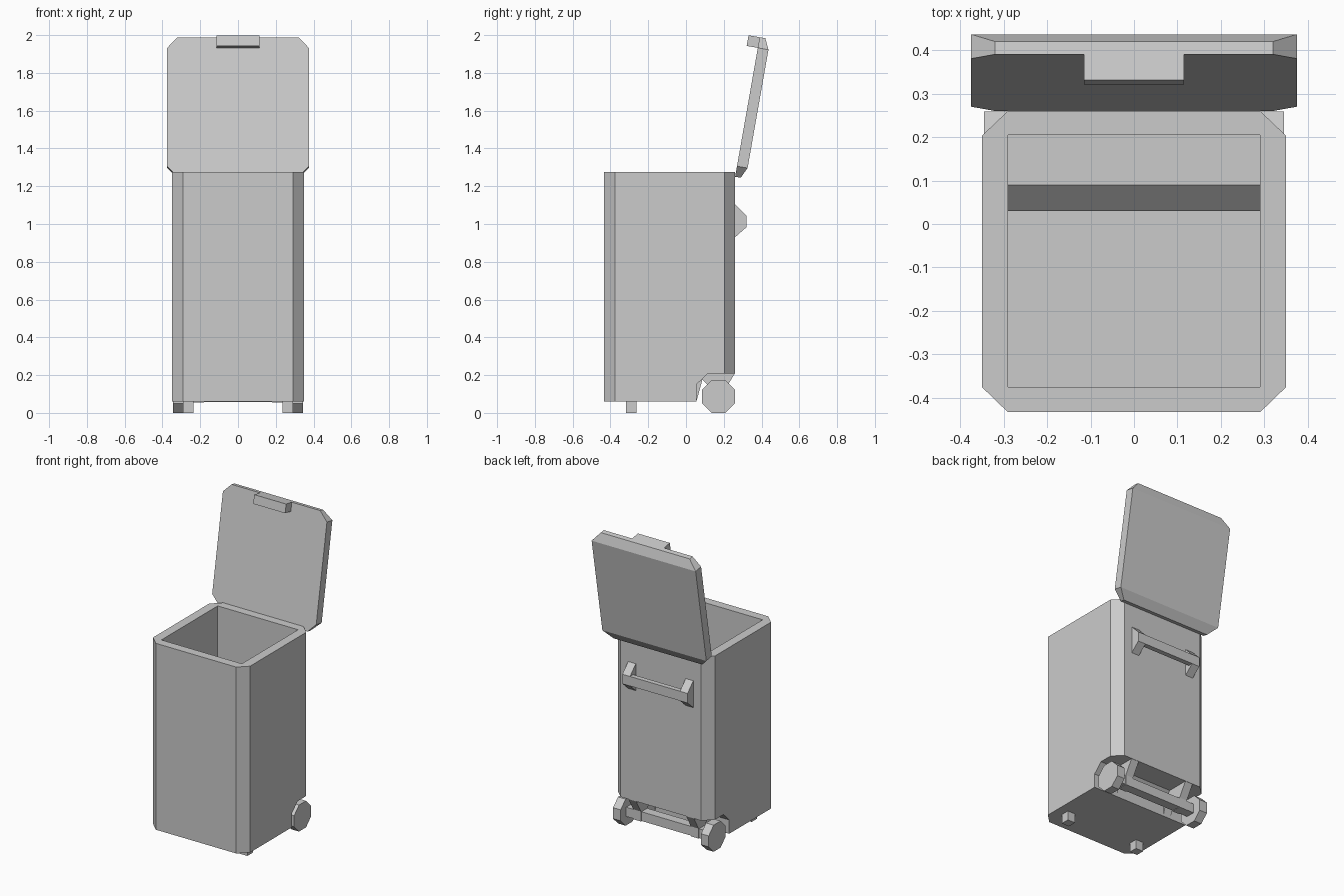
import bpy, bmesh
from math import cos, sin, pi, radians
from mathutils import Matrix, Vector

if "Cube" in bpy.data.objects:
    bpy.data.objects.remove(bpy.data.objects["Cube"])


def finish(name, bm):
    bmesh.ops.recalc_face_normals(bm, faces=bm.faces)
    me = bpy.data.meshes.new(name)
    bm.to_mesh(me)
    bm.free()
    ob = bpy.data.objects.new(name, me)
    bpy.context.collection.objects.link(ob)
    return ob


def loft(name, ring_a, ring_b):
    """Closed solid between two rings with the same number of points."""
    bm = bmesh.new()
    a = [bm.verts.new(p) for p in ring_a]
    b = [bm.verts.new(p) for p in ring_b]
    n = len(a)
    bm.faces.new(a)
    bm.faces.new(b)
    for i in range(n):
        j = (i + 1) % n
        bm.faces.new((a[i], a[j], b[j], b[i]))
    return finish(name, bm)


def side_profile(name, x0, x1, yz):
    """Extrude a (y, z) profile along x."""
    return loft(name, [(x0, y, z) for y, z in yz], [(x1, y, z) for y, z in yz])


def rect(y0, y1, z0, z1):
    return [(y0, z0), (y1, z0), (y1, z1), (y0, z1)]


def cut(ob, cutter):
    m = ob.modifiers.new(cutter.name, 'BOOLEAN')
    m.operation = 'DIFFERENCE'
    m.solver = 'EXACT'
    m.object = cutter
    cutter.hide_render = True
    cutter.hide_set(True)


# Bin body: rectangle with cut corners
outline = [(-.29, -.433), (.29, -.433), (.35, -.375), (.35, .203),
           (.29, .26), (-.29, .26), (-.35, .203), (-.35, -.375)]
body = loft("bin_body", [(x, y, .06) for x, y in outline],
            [(x, y, 1.275) for x, y in outline])

# Hollow inside and wheel recess
cut(body, side_profile("inside_cutter", -.29, .29, [
    (-.375, .12), (.03, .12), (.03, .21), (.09, .27), (.205, .27),
    (.205, 1.4), (-.375, 1.4)]))
cut(body, side_profile("recess_cutter", -.5, .5, [
    (.055, 0), (.055, .15), (.114, .208), (.4, .208), (.4, 0)]))

# Lid, built flat (x across, y from hinge, z outward), then swung open
swing = Matrix.Translation((0, .26, 1.25)) @ Matrix((
    (1, 0, 0, 0),
    (0, sin(radians(10)), cos(radians(10)), 0),
    (0, cos(radians(10)), -sin(radians(10)), 0),
    (0, 0, 0, 1)))
bm = bmesh.new()
lid_plan = [(-.32, 0), (.32, 0), (.375, .057), (.375, .693),
            (.32, .75), (-.32, .75), (-.375, .693), (-.375, .057)]
inner = [bm.verts.new(swing @ Vector((x, u, 0))) for x, u in lid_plan]
outer = [bm.verts.new(swing @ Vector((x, u, .057 if abs(x) > .35 else .03)))
         for x, u in lid_plan]
bm.faces.new(inner)
for quad in ((0, 1, 2, 7), (7, 2, 3, 6), (6, 3, 4, 5)):
    bm.faces.new([outer[i] for i in quad])
for i in range(8):
    j = (i + 1) % 8
    bm.faces.new((inner[i], inner[j], outer[j], outer[i]))
finish("lid", bm)

# Grip on the free edge of the lid
grip = [swing @ Vector((0, u, v))
        for u, v in ((.693, 0), (.75, 0), (.75, -.06), (.693, -.06))]
side_profile("lid_grip", -.115, .115, [(p.y, p.z) for p in grip])

# Push handle bar and axle
side_profile("handle_bar", -.18, .18, rect(.288, .32, .983, 1.045))
side_profile("axle", -.29, .29, rect(.142, .202, .058, .118))

# Paired parts: feet, handle brackets, axle brackets, eight-sided wheels
r = .0865 / cos(pi / 8)
wheel = [(.172 + r * cos(pi / 8 + i * pi / 4), .0865 + r * sin(pi / 8 + i * pi / 4))
         for i in range(8)]
for s, side in ((1, "right"), (-1, "left")):
    side_profile(f"front_foot_{side}", s * .235, s * .29, rect(-.318, -.262, 0, .06))
    side_profile(f"handle_bracket_{side}", s * .18, s * .235,
                 [(.26, .93), (.32, .983), (.32, 1.045), (.26, 1.105)])
    side_profile(f"axle_bracket_{side}", s * .18, s * .235, [
        (.055, .06), (.055, .15), (.114, .208), (.258, .208), (.205, .12),
        (.205, .055), (.139, .055), (.139, .12), (.087, .177)])
    side_profile(f"wheel_{side}", s * .29, s * .345, wheel)
